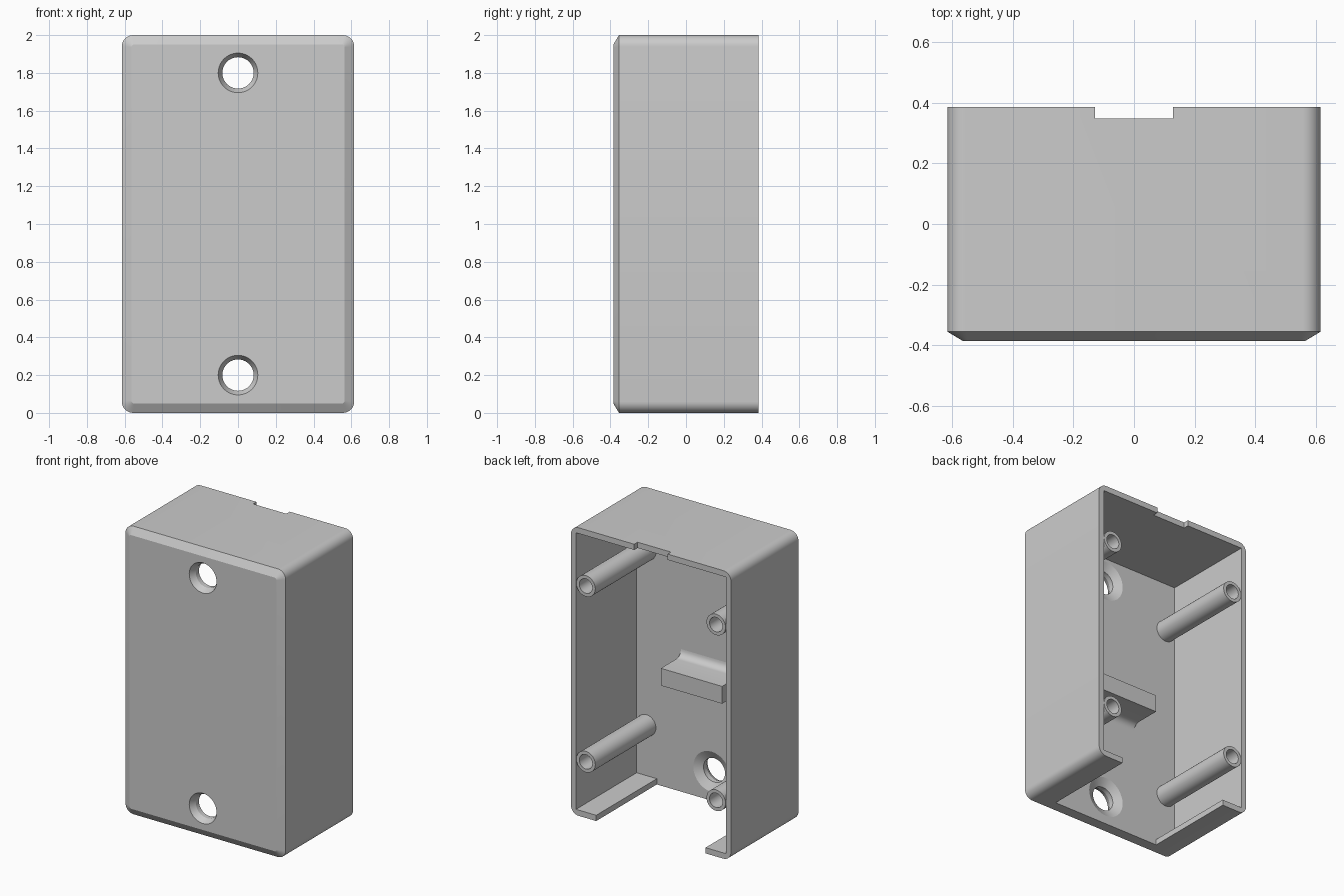
import bpy, bmesh, math

if "Cube" in bpy.data.objects:
    bpy.data.objects.remove(bpy.data.objects["Cube"], do_unlink=True)

W, D, H = 0.615, 0.385, 2.0      # half width, half depth, height
WALL, PLATE_Y = 0.04, -0.28      # wall thickness, inner face of front plate

grey = bpy.data.materials.new("light grey plastic")
grey.use_nodes = True
grey.diffuse_color = (0.6, 0.6, 0.6, 1)
grey.node_tree.nodes["Principled BSDF"].inputs["Base Color"].default_value = (0.6, 0.6, 0.6, 1)


def loft(name, rings):
    """Closed solid through equal-length rings of points, capped at both ends."""
    bm = bmesh.new()
    loops = [[bm.verts.new(p) for p in ring] for ring in rings]
    n = len(loops[0])
    for a, b in zip(loops, loops[1:]):
        for i in range(n):
            j = (i + 1) % n
            bm.faces.new((a[i], a[j], b[j], b[i]))
    bm.faces.new(loops[0])
    bm.faces.new(loops[-1])
    bmesh.ops.recalc_face_normals(bm, faces=bm.faces)
    mesh = bpy.data.meshes.new(name)
    bm.to_mesh(mesh)
    bm.free()
    mesh.materials.append(grey)
    ob = bpy.data.objects.new(name, mesh)
    bpy.context.collection.objects.link(ob)
    return ob


def circle(r, x, y, z, n=40):
    return [(x + r * math.cos(math.tau * i / n), y, z + r * math.sin(math.tau * i / n))
            for i in range(n)]


def rounded_rect(inset, r, y, steps=8):
    hw, hh = W - inset - r, H / 2 - inset - r
    pts = []
    for k, (sx, sz) in enumerate([(1, 1), (-1, 1), (-1, -1), (1, -1)]):
        for i in range(steps + 1):
            a = math.pi / 2 * (k + i / steps)
            pts.append((sx * hw + r * math.cos(a), y, H / 2 + sz * hh + r * math.sin(a)))
    return pts


def box(name, x, y0, y1, z0, z1):
    return loft(name, [[(-x, y, z0), (x, y, z0), (x, y, z1), (-x, y, z1)] for y in (y0, y1)])


def select(ob):
    bpy.ops.object.select_all(action="DESELECT")
    ob.select_set(True)
    bpy.context.view_layer.objects.active = ob


def cut(ob, cutter):
    cutter.hide_render = True
    mod = ob.modifiers.new("cut", "BOOLEAN")
    mod.operation, mod.solver, mod.object = "DIFFERENCE", "EXACT", cutter
    select(ob)
    bpy.ops.object.modifier_apply(modifier=mod.name)
    bpy.data.objects.remove(cutter, do_unlink=True)


def smooth(ob):
    select(ob)
    bpy.ops.object.shade_smooth_by_angle(angle=math.radians(25))


# Shell: rounded box with a chamfered front, open at the back
shell = loft("box_shell", [rounded_rect(0, 0.06, D), rounded_rect(0, 0.06, -0.355),
                           rounded_rect(0.05, 0.015, -D)])
cut(shell, box("cavity_cutter", W - WALL, PLATE_Y, D + 0.1, WALL, H - WALL))

# Wide slot through the floor and shallow notch in the top rim
cut(shell, box("floor_slot_cutter", 0.42, PLATE_Y, D + 0.1, -0.1, 0.1))
cut(shell, box("rim_notch_cutter", 0.128, 0.348, D + 0.1, H - 0.1, H + 0.1))

# Screw holes, countersunk on both faces of the front plate
for z in (0.2, 1.8):
    profile = [(0.105, -0.5), (0.105, -D), (0.083, -0.343), (0.083, -0.31),
               (0.14, PLATE_Y), (0.14, -0.2)]
    cut(shell, loft("screw_hole_cutter", [circle(r, 0, y, z) for r, y in profile]))
smooth(shell)

# Hollow screw posts in the four corners
for side, x in (("left", 0.5), ("right", -0.5)):
    for level, z in (("lower", 0.39), ("upper", 1.61)):
        profile = [(0.05, -0.1), (0.05, D), (0.073, D), (0.073, PLATE_Y - 0.01)]
        smooth(loft(f"{level}_{side}_post", [circle(r, x, y, z, 32) for r, y in profile]))

# Middle rib with filleted root
TOP, BOTTOM, F = 0.94, 0.82, 0.05
arc = [(PLATE_Y + F - F * math.cos(a), F - F * math.sin(a))
       for a in (math.pi / 2 * i / 6 for i in range(7))]
section = [(PLATE_Y - 0.01, TOP + F)] + [(y, TOP + h) for y, h in arc]
section += [(-0.06, TOP), (-0.06, BOTTOM)]
section += [(y, BOTTOM - h) for y, h in reversed(arc)] + [(PLATE_Y - 0.01, BOTTOM - F)]
smooth(loft("middle_rib", [[(x, y, z) for y, z in section] for x in (-0.235, 0.235)]))
